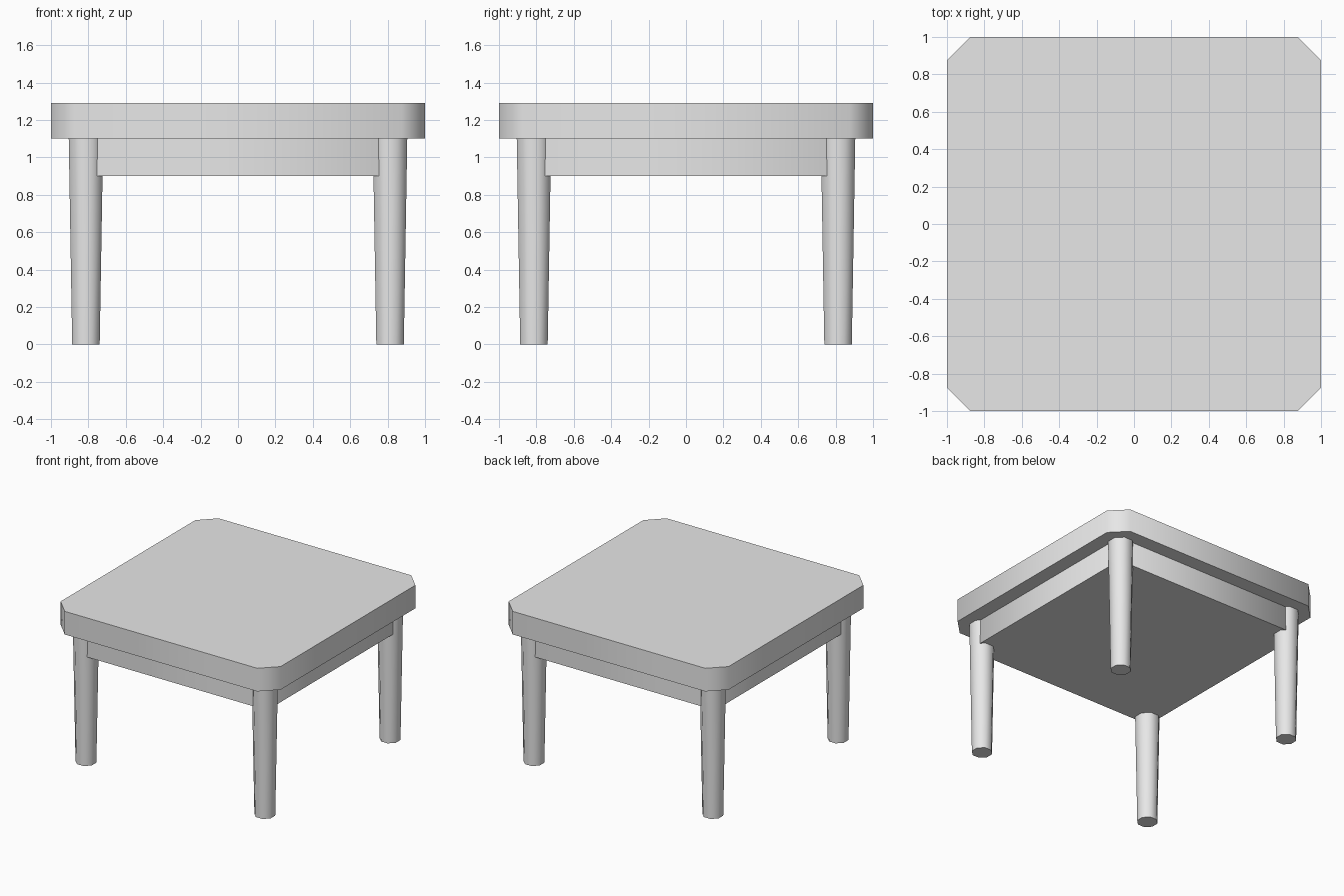
import bpy
import bmesh
import math

default = bpy.data.objects.get("Cube")
if default:
    bpy.data.objects.remove(default, do_unlink=True)

# Single plain grey finish
grey = bpy.data.materials.new("light_grey")
grey.use_nodes = True
grey.diffuse_color = (0.8, 0.8, 0.8, 1)
grey.node_tree.nodes["Principled BSDF"].inputs["Base Color"].default_value = (0.8, 0.8, 0.8, 1)


def outline(half, cut):
    """Square outline with four clipped corners, counter-clockwise."""
    corner = [(half, half - cut), (half - cut, half)]
    points = []
    for turn in range(4):
        c, s = round(math.cos(turn * math.pi / 2)), round(math.sin(turn * math.pi / 2))
        points += [(x * c - y * s, x * s + y * c) for x, y in corner]
    return points


def clipped_prism(name, bottom, top, z0, z1, location=(0, 0, 0)):
    """Solid between two (half width, corner cut) outlines, softly shaded round its sides."""
    bm = bmesh.new()
    low = [bm.verts.new((x, y, z0)) for x, y in outline(*bottom)]
    high = [bm.verts.new((x, y, z1)) for x, y in outline(*top)]
    bm.faces.new(low[::-1])
    bm.faces.new(high)
    count = len(low)
    for i in range(count):
        j = (i + 1) % count
        bm.faces.new((low[i], low[j], high[j], high[i]))
    mesh = bpy.data.meshes.new(name)
    bm.to_mesh(mesh)
    bm.free()
    mesh.materials.append(grey)
    obj = bpy.data.objects.new(name, mesh)
    obj.location = location
    bpy.context.collection.objects.link(obj)
    bpy.ops.object.select_all(action="DESELECT")
    obj.select_set(True)
    bpy.context.view_layer.objects.active = obj
    bpy.ops.object.shade_smooth_by_angle(angle=math.radians(60))
    return obj


# Top slab and the apron beneath it
clipped_prism("table_top", (1, 0.125), (1, 0.125), 1.10, 1.29)
clipped_prism("apron", (0.88, 0.125), (0.88, 0.125), 0.90, 1.10)

# Four tapered eight-sided legs
octagon_cut = 2 - math.sqrt(2)
foot, head = 0.0735, 0.092
for front_back, y in (("front", -0.813), ("back", 0.813)):
    for side, x in (("right", -0.813), ("left", 0.813)):
        clipped_prism(f"{front_back}_{side}_leg", (foot, foot * octagon_cut),
                      (head, head * octagon_cut), 0, 1.10, (x, y, 0))
